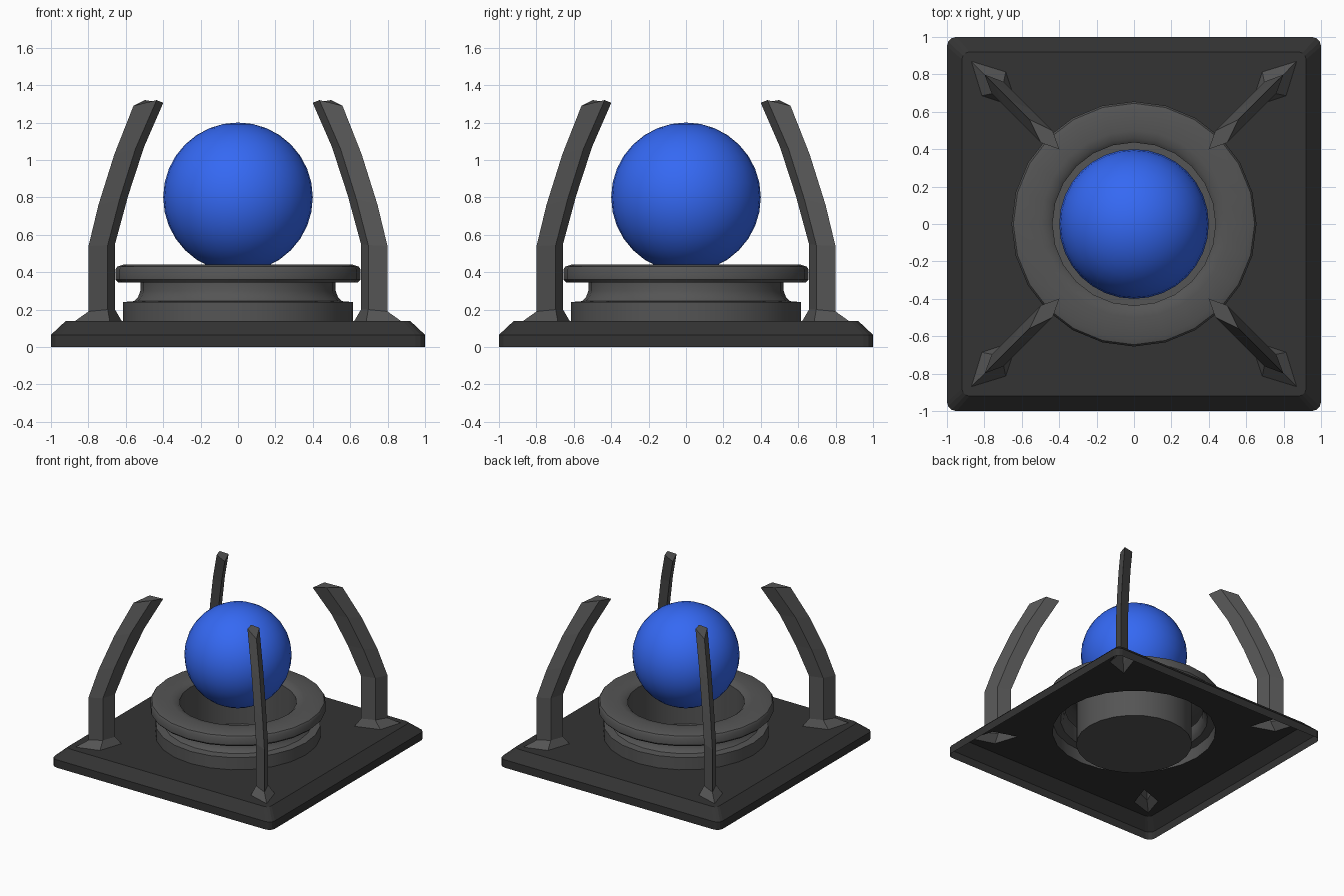
import bpy, bmesh, math
from mathutils import Vector

if "Cube" in bpy.data.objects:
    bpy.data.objects.remove(bpy.data.objects["Cube"])

SEG = 24


def material(name, rgb):
    m = bpy.data.materials.new(name)
    m.diffuse_color = (*rgb, 1)
    m.use_nodes = True
    m.node_tree.nodes["Principled BSDF"].inputs["Base Color"].default_value = m.diffuse_color
    return m


dark = material("dark_grey", (0.033, 0.033, 0.033))
grey = material("mid_grey", (0.09, 0.09, 0.09))
blue = material("blue", (0.035, 0.14, 0.9))


def finish(bm, name, mat, smooth=False):
    mesh = bpy.data.meshes.new(name)
    bm.to_mesh(mesh)
    bm.free()
    ob = bpy.data.objects.new(name, mesh)
    bpy.context.collection.objects.link(ob)
    mesh.materials.append(mat)
    if smooth:
        bpy.ops.object.select_all(action='DESELECT')
        ob.select_set(True)
        bpy.context.view_layer.objects.active = ob
        bpy.ops.object.shade_smooth_by_angle(angle=math.radians(35))
    return ob


def add_loop(bm, pts):
    return [bm.verts.new(p) for p in pts]


def bridge(bm, a, b):
    n = len(a)
    for i in range(n):
        j = (i + 1) % n
        bm.faces.new((a[i], a[j], b[j], b[i]))


def circle(r, z):
    return [(r * math.cos(math.tau * i / SEG), r * math.sin(math.tau * i / SEG), z)
            for i in range(SEG)]


def rounded_square(half, rad, z, steps=3):
    pts = []
    for q in range(4):
        c = math.pi / 4 + q * math.pi / 2
        cx = math.copysign(half - rad, math.cos(c))
        cy = math.copysign(half - rad, math.sin(c))
        for k in range(steps + 1):
            a = q * math.pi / 2 + k / steps * math.pi / 2
            pts.append((cx + rad * math.cos(a), cy + rad * math.sin(a), z))
    return pts


def diamond(quarter, inner, mid, outer, t):
    """Kite section in a diagonal plane; inner/mid/outer are (radius, z)."""
    a = math.pi / 4 + quarter * math.pi / 2
    d = Vector((math.cos(a), math.sin(a), 0))
    s = Vector((-d.y, d.x, 0))
    up = Vector((0, 0, 1))
    return [d * inner[0] + up * inner[1], d * mid[0] - s * t + up * mid[1],
            d * outer[0] + up * outer[1], d * mid[0] + s * t + up * mid[1]]


# Claw sections from the flared foot to the tip
SECTIONS = [
    ((0.88, 0.14), (1.06, 0.14), (1.23, 0.14), 0.09),
    ((0.93, 0.20), (1.03, 0.20), (1.13, 0.19), 0.045),
    ((0.93, 0.55), (1.03, 0.545), (1.13, 0.54), 0.045),
    ((0.83, 0.81), (0.94, 0.79), (1.055, 0.76), 0.045),
    ((0.71, 1.07), (0.82, 1.06), (0.935, 1.03), 0.045),
    ((0.565, 1.305), (0.66, 1.32), (0.79, 1.29), 0.045),
]

# Base: open-bottomed plinth, its top pierced under the ring and the claws
bm = bmesh.new()
loops = [add_loop(bm, rounded_square(h, r, z))
         for h, r, z in ((1, 0.05, 0), (1, 0.05, 0.065), (0.92, 0.04, 0.14))]
for a, b in zip(loops, loops[1:]):
    bridge(bm, a, b)
top_loops = [loops[-1], add_loop(bm, circle(0.615, 0.14))]
top_loops += [add_loop(bm, diamond(q, *SECTIONS[0])) for q in range(4)]
edges = []
for lp in top_loops:
    for i, v in enumerate(lp):
        w = lp[(i + 1) % len(lp)]
        edges.append(bm.edges.get((v, w)) or bm.edges.new((v, w)))
bmesh.ops.triangle_fill(bm, use_beauty=True, edges=edges, normal=(0, 0, 1))
bm.normal_update()
for f in bm.faces:
    if f.normal.z < -0.5:
        f.normal_flip()
finish(bm, "base_plinth", dark)

# Ring: turned profile, from outer foot over the lip and down into the cup
PROFILE = [(0.615, 0.14), (0.615, 0.24), (0.555, 0.245), (0.535, 0.265), (0.522, 0.30),
           (0.522, 0.345), (0.64, 0.345), (0.655, 0.36), (0.655, 0.415), (0.645, 0.43),
           (0.615, 0.44), (0.50, 0.44), (0.46, 0.435), (0.436, 0.415), (0.436, 0.03)]
bm = bmesh.new()
loops = [add_loop(bm, circle(r, z)) for r, z in PROFILE]
for a, b in zip(loops, loops[1:]):
    bridge(bm, a, b)
bm.faces.new(loops[-1])
finish(bm, "cup_ring", grey, True)

# Four curved claws
for q in range(4):
    bm = bmesh.new()
    loops = [add_loop(bm, diamond(q, *s)) for s in SECTIONS]
    for a, b in zip(loops, loops[1:]):
        bridge(bm, a, b)
    bm.faces.new(loops[-1])
    finish(bm, f"claw_{q + 1}", grey)

# Floating ball
bm = bmesh.new()
bmesh.ops.create_uvsphere(bm, u_segments=32, v_segments=16, radius=0.4)
bmesh.ops.translate(bm, verts=bm.verts, vec=(0, 0, 0.8))
finish(bm, "ball", blue, True)
